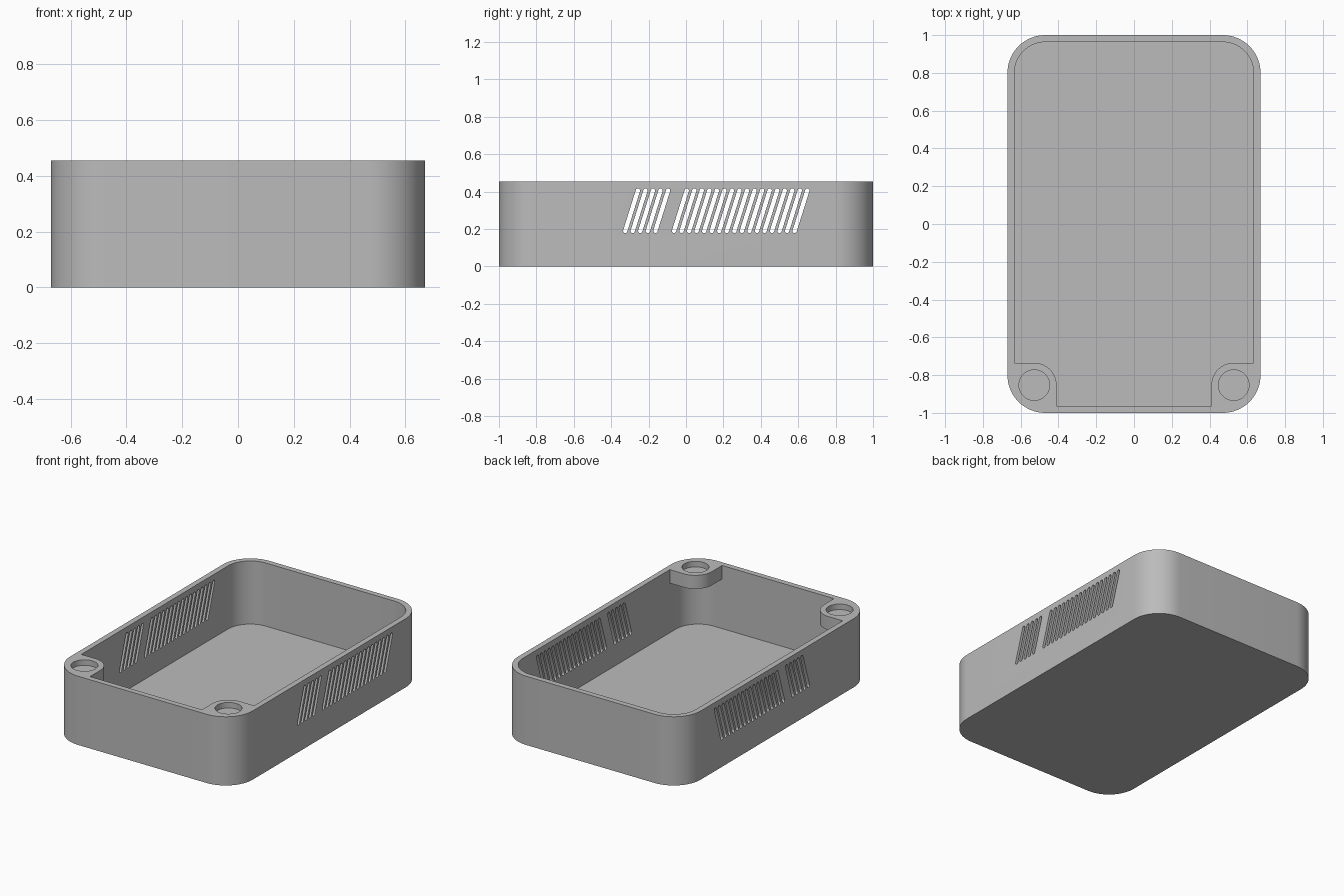
import bpy, bmesh
from math import cos, sin, pi, atan2
from mathutils import Matrix

cube = bpy.data.objects.get("Cube")
if cube:
    bpy.data.objects.remove(cube, do_unlink=True)

HALF_W, HALF_L, HEIGHT = 0.67, 1.0, 0.455
WALL, CORNER = 0.037, 0.2
BOSS_X, BOSS_Y, BOSS_R = 0.528, -0.853, 0.118


def arc(cx, cy, r, start, end, steps=16):
    return [(cx + r * cos(start + (end - start) * i / steps),
             cy + r * sin(start + (end - start) * i / steps)) for i in range(steps + 1)]


def rounded_rect(hx, hy, r):
    pts = []
    for i, (sx, sy) in enumerate([(1, 1), (-1, 1), (-1, -1), (1, -1)]):
        pts += arc(sx * (hx - r), sy * (hy - r), r, i * pi / 2, (i + 1) * pi / 2)
    return pts


def add_prism(bm, pts, low, high, matrix=Matrix()):
    """Extrude a closed outline from low to high, then place it."""
    bottom = [bm.verts.new(matrix @ Matrix.Translation((x, y, low)).translation) for x, y in pts]
    face = bm.faces.new(bottom)
    top = bmesh.ops.extrude_face_region(bm, geom=[face])["geom"]
    shift = matrix.to_3x3() @ Matrix.Translation((0, 0, high - low)).translation
    bmesh.ops.translate(bm, verts=[v for v in top if isinstance(v, bmesh.types.BMVert)], vec=shift)


def make_object(name, bm):
    bmesh.ops.recalc_face_normals(bm, faces=bm.faces)
    mesh = bpy.data.meshes.new(name)
    bm.to_mesh(mesh)
    bm.free()
    obj = bpy.data.objects.new(name, mesh)
    bpy.context.collection.objects.link(obj)
    return obj


def cut(target, cutter):
    mod = target.modifiers.new("cut", "BOOLEAN")
    mod.operation, mod.solver, mod.object = "DIFFERENCE", "EXACT", cutter
    bpy.context.view_layer.objects.active = target
    bpy.ops.object.modifier_apply(modifier=mod.name)
    bpy.data.objects.remove(cutter, do_unlink=True)


# Solid outer body
bm = bmesh.new()
add_prism(bm, rounded_rect(HALF_W, HALF_L, CORNER), 0, HEIGHT)
tray = make_object("tray", bm)

# Cavity, leaving a boss in each front corner
bm = bmesh.new()
add_prism(bm, rounded_rect(HALF_W - WALL, HALF_L - WALL, CORNER - WALL), WALL, HEIGHT + 0.1)
cavity = make_object("cavity_cutter", bm)
bm = bmesh.new()
for side in (-1, 1):
    outline = arc(BOSS_X, BOSS_Y, BOSS_R, pi / 2, pi)
    outline += [(BOSS_X - BOSS_R, -1.1), (0.8, -1.1), (0.8, BOSS_Y + BOSS_R)]
    add_prism(bm, [(side * x, y) for x, y in outline], HEIGHT - 0.09, HEIGHT + 0.2)
cut(cavity, make_object("boss_cutter", bm))
cut(tray, cavity)

# Round recesses in the bosses
bm = bmesh.new()
for side in (-1, 1):
    add_prism(bm, arc(side * BOSS_X, BOSS_Y, 0.081, 0, 2 * pi, 40)[:-1], HEIGHT - 0.037, HEIGHT + 0.1)
cut(tray, make_object("recess_cutter", bm))

# Slanted vent slots through both side walls
SLOT_R, RISE, LEAN = 0.0115, 0.216, 0.068
tilt = atan2(RISE, LEAN)
to_side = Matrix(((0, 0, 1, 0), (1, 0, 0, 0), (0, 1, 0, 0), (0, 0, 0, 1)))
bm = bmesh.new()
for first, count in ((-0.325, 5), (-0.064, 17)):
    for i in range(count):
        y, z = first + i * 0.0403, 0.19
        slot = arc(y, z, SLOT_R, tilt + pi / 2, tilt + 3 * pi / 2, 8)
        slot += arc(y + LEAN, z + RISE, SLOT_R, tilt - pi / 2, tilt + pi / 2, 8)
        add_prism(bm, slot, -0.8, 0.8, to_side)
cut(tray, make_object("vent_cutter", bm))

# Single grey plastic
grey = bpy.data.materials.new("grey plastic")
grey.use_nodes = True
colour = (0.5, 0.5, 0.5, 1)
grey.diffuse_color = colour
grey.node_tree.nodes["Principled BSDF"].inputs["Base Color"].default_value = colour
tray.data.materials.clear()
tray.data.materials.append(grey)
tray.data.polygons.foreach_set("material_index", [0] * len(tray.data.polygons))

bpy.ops.object.select_all(action="DESELECT")
tray.select_set(True)
bpy.context.view_layer.objects.active = tray
bpy.ops.object.shade_smooth_by_angle()
